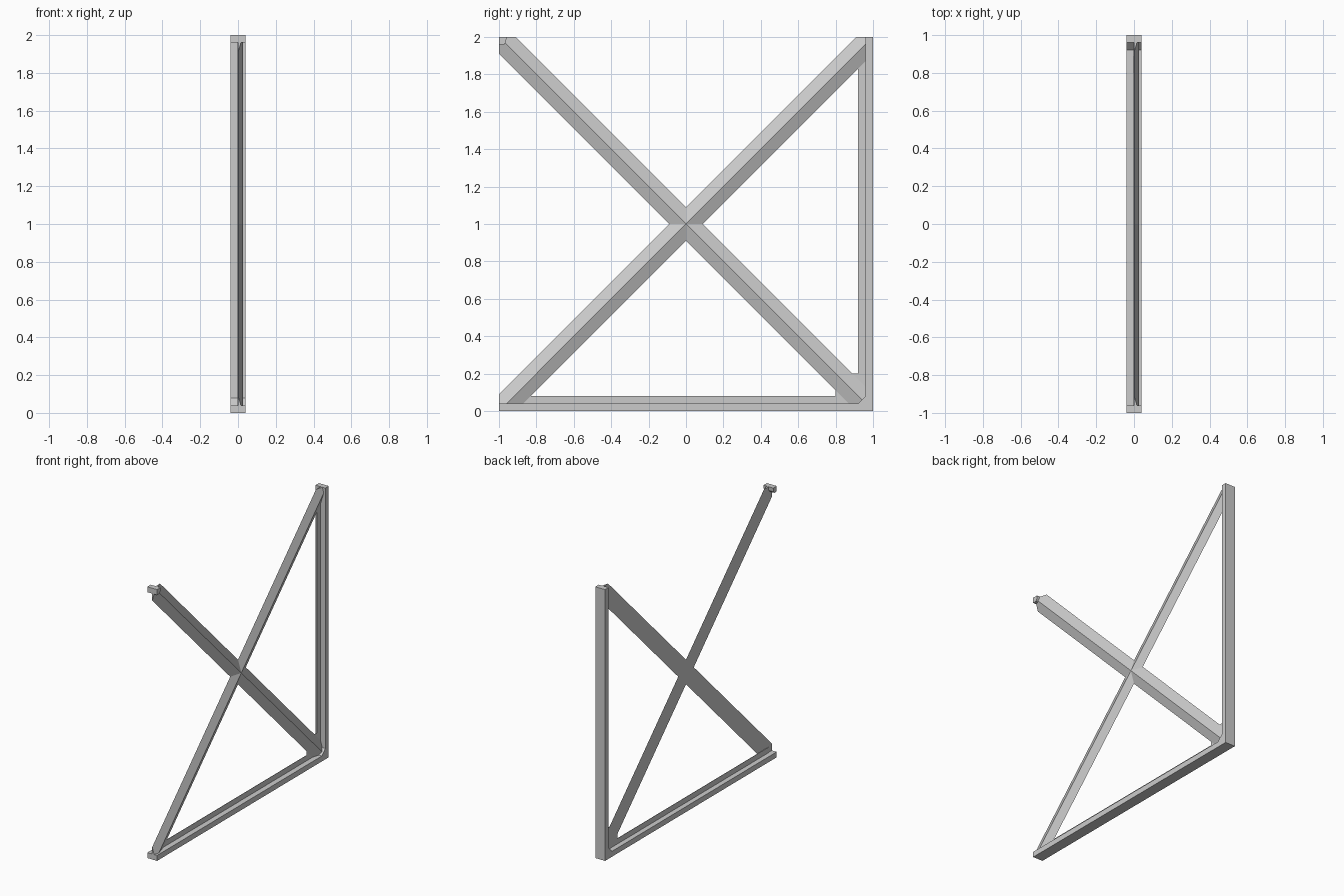
import bpy, bmesh
from mathutils import Vector, Matrix
from math import radians

cube = bpy.data.objects.get("Cube")
if cube:
    bpy.data.objects.remove(cube, do_unlink=True)

T = 0.04        # beam thickness and half depth
RIDGE = 0.027   # height of the brace ridge
HALF = 0.064    # half width of a brace

grey = bpy.data.materials.new("light_grey")
grey.use_nodes = True
grey.diffuse_color = (0.6, 0.6, 0.6, 1)
grey.node_tree.nodes["Principled BSDF"].inputs["Base Color"].default_value = (0.6, 0.6, 0.6, 1)


def finish(name, bm):
    bmesh.ops.recalc_face_normals(bm, faces=bm.faces)
    mesh = bpy.data.meshes.new(name)
    bm.to_mesh(mesh)
    bm.free()
    mesh.materials.append(grey)
    obj = bpy.data.objects.new(name, mesh)
    bpy.context.collection.objects.link(obj)
    return obj


def extrude_profile(points, depth):
    """Extrude a closed list of 3D points along a vector."""
    bm = bmesh.new()
    face = bm.faces.new([bm.verts.new(p) for p in points])
    out = bmesh.ops.extrude_face_region(bm, geom=[face], use_keep_orig=True)
    verts = [v for v in out["geom"] if isinstance(v, bmesh.types.BMVert)]
    bmesh.ops.translate(bm, verts=verts, vec=depth)
    return bm


def side_plate(name, outline, x0, x1):
    """Solid with an outline in the y-z plane, reaching from x0 to x1."""
    return finish(name, extrude_profile([(x0, y, z) for y, z in outline], Vector((x1 - x0, 0, 0))))


def rect(y0, y1, z0, z1):
    return [(y0, z0), (y1, z0), (y1, z1), (y0, z1)]


def brace(name, angle):
    """Ridged triangular bar through the centre, trimmed to the square."""
    bm = extrude_profile([(0, -1.6, -HALF), (0, -1.6, HALF), (RIDGE, -1.6, 0)], Vector((0, 3.2, 0)))
    bmesh.ops.transform(bm, verts=bm.verts,
                        matrix=Matrix.Translation((0, 0, 1)) @ Matrix.Rotation(radians(angle), 4, 'X'))
    for n in ((0, 1, 0), (0, -1, 0), (0, 0, 1), (0, 0, -1)):
        n = Vector(n)
        cut = bmesh.ops.bisect_plane(bm, geom=bm.verts[:] + bm.edges[:] + bm.faces[:],
                                     plane_co=Vector((0, 0, 1)) + n * 0.999, plane_no=n, clear_outer=True)
        edges = [e for e in cut["geom_cut"] if isinstance(e, bmesh.types.BMEdge)]
        if edges:
            bmesh.ops.holes_fill(bm, edges=edges)
    return finish(name, bm)


# Square beams along the bottom and the back
side_plate("bottom_beam", rect(-1, 1, 0, T), -T, T)
side_plate("back_post", rect(1 - T, 1, T, 2), -T, T)

# Thin inner flanges in the middle of the beams
side_plate("bottom_flange", rect(-1 + T, 1 - T, T, 2 * T), -0.003, 0)
side_plate("back_flange", rect(1 - 2 * T, 1 - T, T, 2 - T), -0.003, 0)

# Corner wedge and gusset where the beams meet
side_plate("corner_wedge", [(1 - 2 * T, T), (1 - T, T), (1 - T, 2 * T)], -T, T)
side_plate("corner_gusset", [(0.80, 0.08), (0.92, 0.08), (0.92, 0.20), (0.89, 0.20), (0.80, 0.11)],
           -0.003, 0)

# Small block on the free upper corner
side_plate("upper_front_block", [(-1, 2 - T), (-0.972, 2 - T), (-0.962, 1.975), (-0.96, 2), (-1, 2)], -T, T)

# Crossing diagonal braces
brace("rising_brace", 45)
brace("falling_brace", -45)
